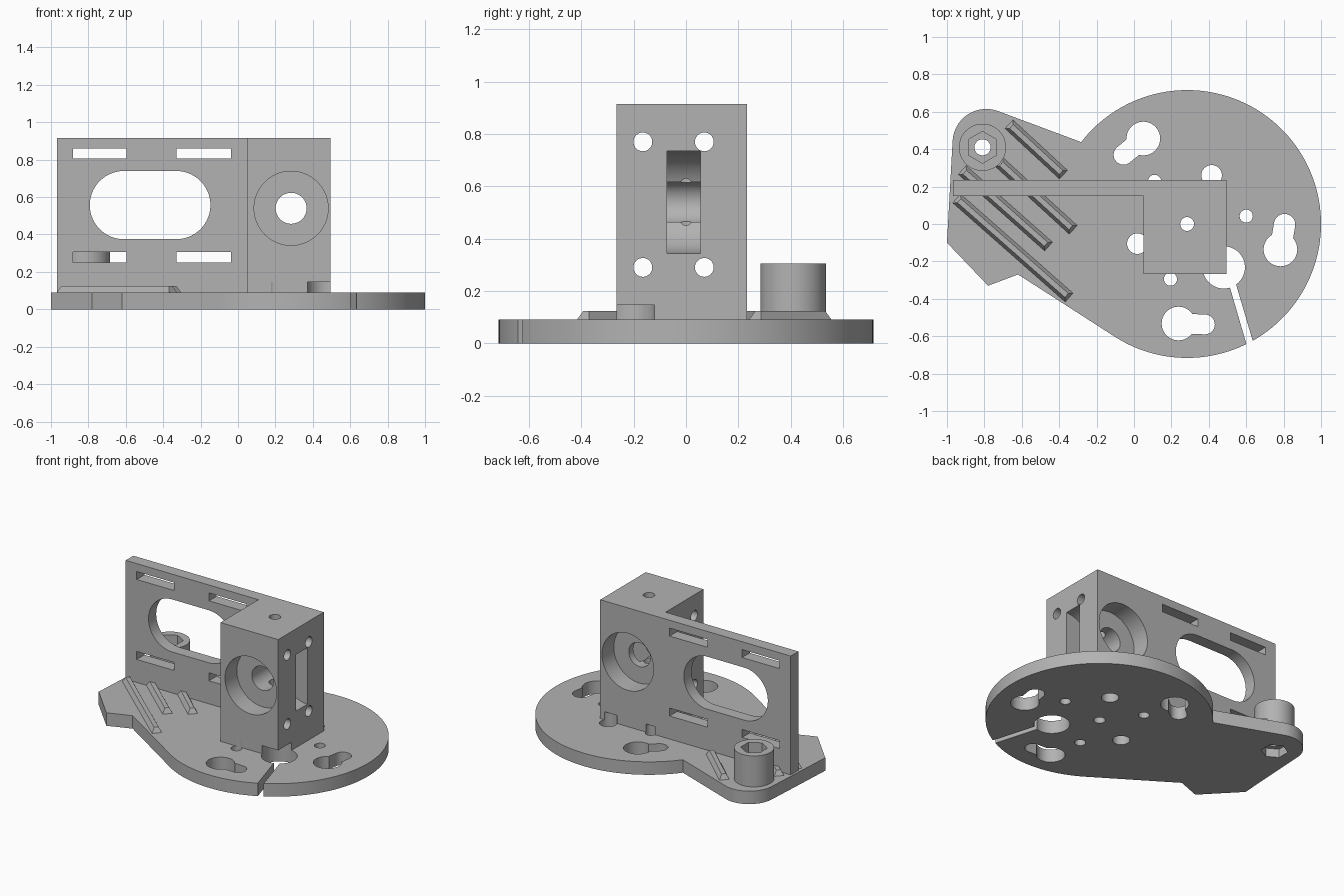
import bpy, bmesh, math
from mathutils import Vector

cube = bpy.data.objects.get("Cube")
if cube:
    bpy.data.objects.remove(cube, do_unlink=True)

grey = bpy.data.materials.new("grey plastic")
grey.use_nodes = True
COLOUR = (0.45, 0.45, 0.45, 1)
grey.diffuse_color = COLOUR
grey.node_tree.nodes["Principled BSDF"].inputs["Base Color"].default_value = COLOUR


def arc(cx, cy, r, a0, a1, n):
    """Points on an arc, angles in degrees, both ends included."""
    return [(cx + r * math.cos(math.radians(a0 + (a1 - a0) * i / n)),
             cy + r * math.sin(math.radians(a0 + (a1 - a0) * i / n))) for i in range(n + 1)]


def circle(cx, cy, r, n=48, start=0):
    return arc(cx, cy, r, start, start + 360, n)[:-1]


def capsule(p, q, r, n=20):
    a = math.degrees(math.atan2(q[1] - p[1], q[0] - p[0]))
    return arc(*q, r, a - 90, a + 90, n) + arc(*p, r, a + 90, a + 270, n)


def rect(x0, x1, y0, y1):
    return [(x0, y0), (x1, y0), (x1, y1), (x0, y1)]


PLACE = {"x": lambda u, v, w: (w, u, v),
         "y": lambda u, v, w: (u, w, v),
         "z": lambda u, v, w: (u, v, w)}


def prism(name, pts, lo, hi, axis="z", top=None):
    """Extrude an outline along an axis; top gives a different end outline."""
    bm = bmesh.new()
    put = PLACE[axis]
    a = [bm.verts.new(put(u, v, lo)) for u, v in pts]
    b = [bm.verts.new(put(u, v, hi)) for u, v in (top or pts)]
    bm.faces.new(a)
    bm.faces.new(b)
    for i in range(len(a)):
        j = (i + 1) % len(a)
        bm.faces.new((a[i], a[j], b[j], b[i]))
    bmesh.ops.recalc_face_normals(bm, faces=bm.faces)
    me = bpy.data.meshes.new(name)
    bm.to_mesh(me)
    bm.free()
    me.materials.append(grey)
    ob = bpy.data.objects.new(name, me)
    bpy.context.collection.objects.link(ob)
    return ob


def activate(ob):
    bpy.ops.object.select_all(action="DESELECT")
    ob.select_set(True)
    bpy.context.view_layer.objects.active = ob


def cut(ob, pts, lo, hi, axis="z"):
    """Subtract an extruded outline from a part."""
    cutter = prism("cutter", pts, lo, hi, axis)
    cutter.hide_render = True
    mod = ob.modifiers.new("cut", "BOOLEAN")
    mod.operation = "DIFFERENCE"
    mod.solver = "EXACT"
    mod.object = cutter
    activate(ob)
    bpy.ops.object.modifier_apply(modifier=mod.name)
    bpy.data.objects.remove(cutter, do_unlink=True)


def smooth(ob):
    activate(ob)
    bpy.ops.object.shade_smooth_by_angle(angle=math.radians(30))


T, TOP = 0.09, 0.915          # base thickness, bracket top
CX, BORE_Z = 0.284, 0.54      # disc centre, bearing height
BOSS = (-0.81, 0.41)

# Base plate: large disc with a side arm and rounded lobe
outline = (arc(CX, 0, 0.716, 142.3, -122.6, 110)
           + [(-0.62, -0.27), (-0.78, -0.33), (-1.0, -0.1)]
           + arc(-0.79, 0.435, 0.18, 177, 70, 20))
base = prism("base_plate", outline, 0, T)

# Bracket: thin plate joined to a solid bearing block
bracket = prism("bracket", [(-0.968, 0.15), (0.052, 0.15), (0.052, -0.266), (0.495, -0.266),
                            (0.495, 0.234), (-0.968, 0.234)], T, TOP)

# Keyhole openings in the base
for big, small, r in [((0.05, 0.457), (-0.056, 0.37), 0.053),
                      ((0.783, -0.136), (0.805, -0.003), 0.057),
                      ((0.238, -0.532), (0.379, -0.537), 0.053)]:
    cut(base, circle(*big, 0.09), -0.1, 0.2)
    cut(base, capsule(big, small, r), -0.1, 0.2)

# Screw holes, with clearance pockets under the bracket
for x, y, r in [(0.11, 0.228, 0.035), (0.415, 0.26, 0.055), (0.60, 0.042, 0.035),
                (0.018, -0.105, 0.055), (0.195, -0.295, 0.035), (0.48, -0.232, 0.113)]:
    cut(base, circle(x, y, r), -0.1, 0.2)
    if x < 0.55 and x > 0.05:
        cut(bracket, circle(x, y, r), 0.0, 0.146)

# Narrow slit from the large hole to the rim
cut(base, [(0.492, -0.268), (0.624, -0.72), (0.66, -0.71), (0.528, -0.263)], -0.1, 0.2)

# Wide window and four strap slots in the thin plate
cut(bracket, capsule((-0.61, 0.557), (-0.33, 0.557), 0.1825, 28), 0.1, 0.3, "y")
for x0, x1 in [(-0.883, -0.595), (-0.328, -0.038)]:
    for z0, z1 in [(0.25, 0.305), (0.805, 0.86)]:
        cut(bracket, rect(x0, x1, z0, z1), 0.1, 0.3, "y")

# Bearing seats on both faces with a shaft bore between
cut(bracket, circle(CX, BORE_Z, 0.198, 72), -0.4, -0.136, "y")
cut(bracket, circle(CX, BORE_Z, 0.198, 72), 0.104, 0.4, "y")
cut(bracket, circle(CX, BORE_Z, 0.083), -0.4, 0.4, "y")

# Curved slot in the side face
cut(bracket, circle(0.495, BORE_Z, 0.196, 72), -0.072, 0.055, "y")

# Four mounting holes through the block
for y in (-0.165, 0.07):
    for z in (0.29, 0.77):
        cut(bracket, circle(y, z, 0.036, 32), -0.2, 0.7, "x")

# Vertical pin hole through block and base
cut(bracket, circle(CX, 0, 0.037, 32), -0.1, 1.1)
cut(base, circle(CX, 0, 0.037, 32), -0.1, 0.2)

# Screw boss with hexagonal sockets above and below
boss = prism("screw_boss", circle(*BOSS, 0.126, 64), T, 0.305)
cut(boss, circle(*BOSS, 0.043), 0, 0.4)
cut(boss, circle(*BOSS, 0.085, 6, 90), 0.22, 0.4)
cut(base, circle(*BOSS, 0.043), -0.1, 0.2)
cut(base, circle(*BOSS, 0.085, 6, 90), -0.1, 0.06)

for ob in (base, bracket, boss):
    smooth(ob)

# Bevelled diagonal ribs on the arm
ribs = [((-0.67, 0.535), (-0.375, 0.262)), ((-0.725, 0.335), (-0.323, -0.033)),
        ((-0.92, 0.29), (-0.455, -0.122)), ((-0.95, 0.138), (-0.345, -0.395))]
for i, (p, q) in enumerate(ribs):
    p, q = Vector(p), Vector(q)
    d = (q - p).normalized()
    n = Vector((-d.y, d.x))

    def strip(w, e):
        return [tuple(v) for v in (p + d * e - n * w, q - d * e - n * w,
                                   q - d * e + n * w, p + d * e + n * w)]
    prism(f"rib_{i + 1}", strip(0.034, 0), T - 0.005, 0.124, top=strip(0.014, 0.02))
